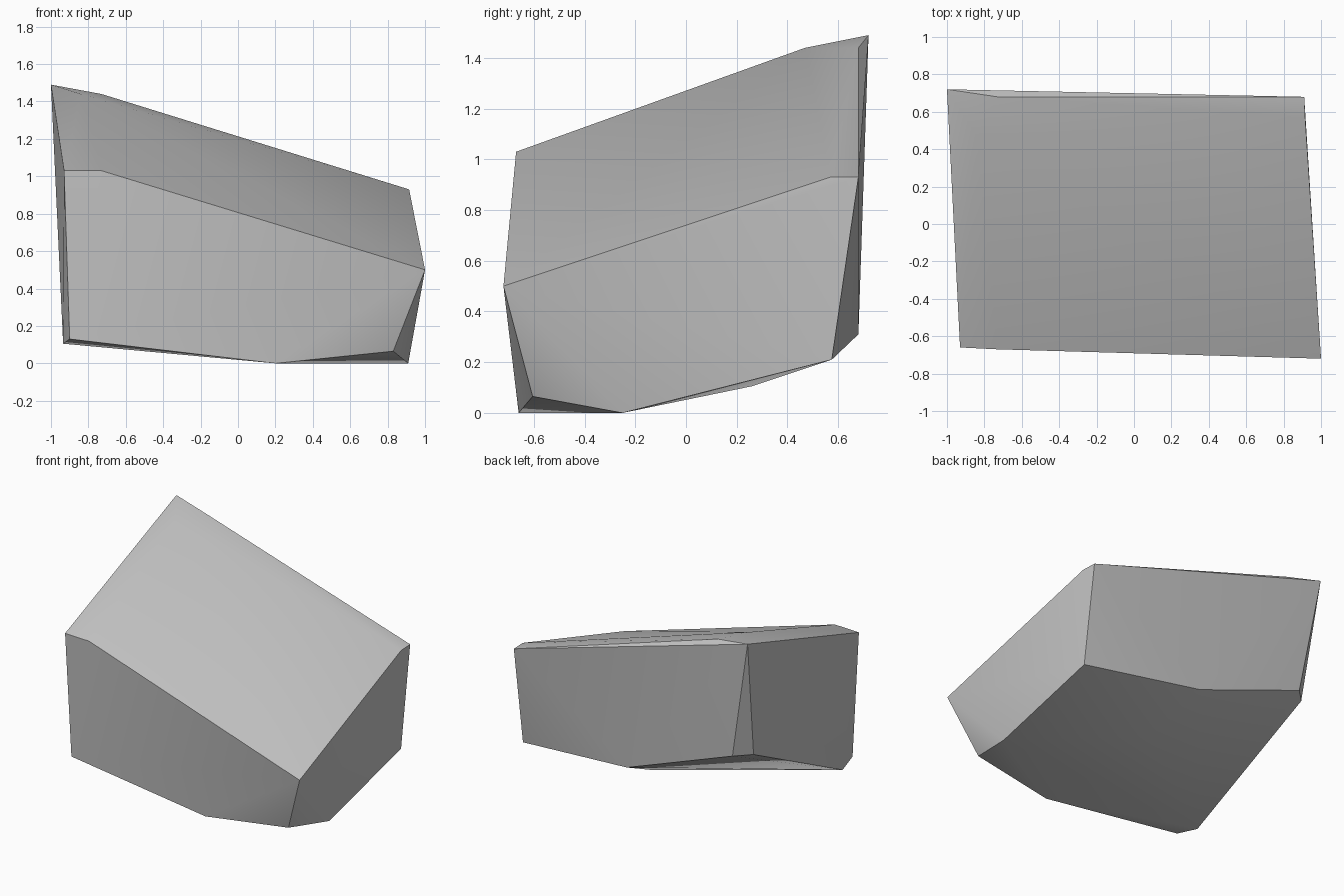
import bpy
import bmesh
import math

default_cube = bpy.data.objects.get("Cube")
if default_cube:
    bpy.data.objects.remove(default_cube, do_unlink=True)


def make_material(name, colour):
    material = bpy.data.materials.new(name)
    material.use_nodes = True
    material.diffuse_color = colour
    shader = material.node_tree.nodes["Principled BSDF"]
    shader.inputs["Base Color"].default_value = colour
    shader.inputs["Roughness"].default_value = 0.9
    return material


# Chipped corners of the boulder, grouped by the corner of the block
corners = {
    "top_back_peak": [(-1, .72, 1.49), (-.73, .68, 1.44), (-.84, .47, 1.44)],
    "top_front_shoulder": [(-.93, -.66, 1.03), (-.73, -.67, 1.03)],
    "front_point": [(1, -.72, .5)],
    "top_back_shoulder": [(.91, .68, .93), (.915, .57, .93)],
    "bottom_front_tip": [(.2, -.66, 0), (.83, -.605, .065), (.91, -.25, 0)],
    "bottom_front_side": [(-.9, -.63, .13), (-.935, -.465, .105)],
    "bottom_back_side": [(.91, .575, .21), (0, .68, .31)],
    "bottom_back_notch": [(-.85, .68, .62), (-.95, .58, .62)],
    "belly": [(.1, .26, .105)],
}


def build_rock(name, corner_groups, material):
    """Wrap the chipped corners in one convex faceted stone."""
    bm = bmesh.new()
    for points in corner_groups.values():
        for point in points:
            bm.verts.new(point)
    bmesh.ops.convex_hull(bm, input=list(bm.verts))

    # Merge facets that are nearly level with each other
    bmesh.ops.dissolve_limit(bm, angle_limit=math.radians(1),
                             verts=list(bm.verts), edges=list(bm.edges))
    bmesh.ops.recalc_face_normals(bm, faces=list(bm.faces))

    mesh = bpy.data.meshes.new(name)
    bm.to_mesh(mesh)
    bm.free()
    mesh.materials.append(material)
    rock = bpy.data.objects.new(name, mesh)
    bpy.context.collection.objects.link(rock)
    return rock


stone_grey = make_material("stone_grey", (.55, .55, .55, 1))
boulder = build_rock("boulder", corners, stone_grey)

# Soft shading across shallow facets, crisp main ridges
bpy.ops.object.select_all(action="DESELECT")
boulder.select_set(True)
bpy.context.view_layer.objects.active = boulder
bpy.ops.object.shade_smooth_by_angle(angle=math.radians(30))
